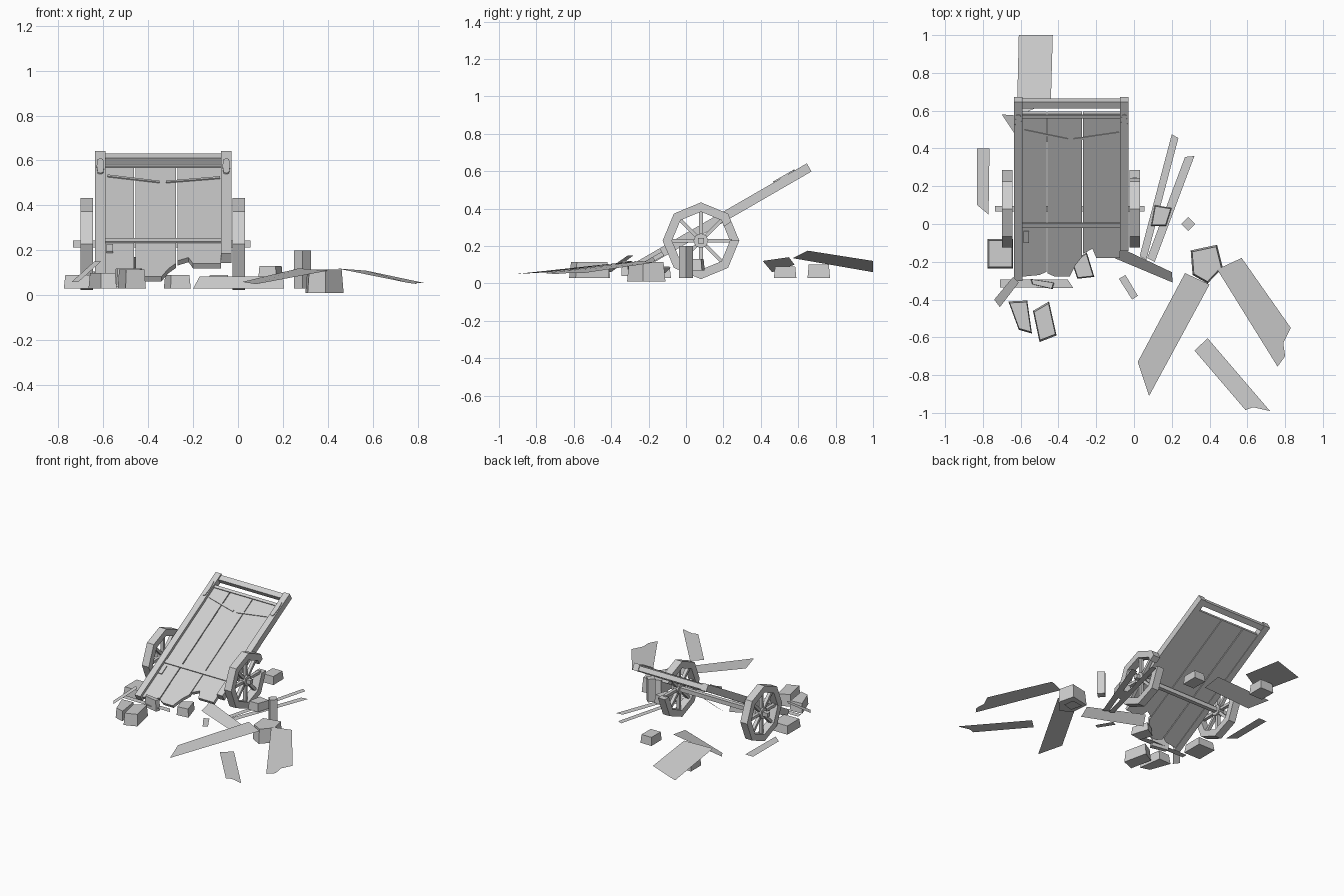
import bpy, bmesh
from math import sin, cos, pi, radians
from mathutils import Matrix, Vector

cube = bpy.data.objects.get("Cube")
if cube:
    bpy.data.objects.remove(cube)

grey = bpy.data.materials.new("weathered_grey")
grey.use_nodes = True
grey.diffuse_color = (0.62, 0.62, 0.62, 1)
grey.node_tree.nodes["Principled BSDF"].inputs["Base Color"].default_value = (0.62, 0.62, 0.62, 1)


def finish(name, bm, matrix=None, closed=True):
    if closed:
        bmesh.ops.recalc_face_normals(bm, faces=bm.faces)
    mesh = bpy.data.meshes.new(name)
    bm.to_mesh(mesh)
    bm.free()
    mesh.materials.append(grey)
    obj = bpy.data.objects.new(name, mesh)
    if matrix:
        obj.matrix_world = matrix
    bpy.context.collection.objects.link(obj)
    return obj


def add_prism(bm, pts, low, high, taper=1.0):
    """Extrude an outline between two heights, narrowing the top."""
    mid = sum((Vector(p) for p in pts), Vector((0, 0))) / len(pts)
    base = [bm.verts.new((*p, low)) for p in pts]
    top = [bm.verts.new((*(mid + (Vector(p) - mid) * taper), high)) for p in pts]
    bm.faces.new(base[::-1])
    bm.faces.new(top)
    for i in range(len(pts)):
        j = (i + 1) % len(pts)
        bm.faces.new((base[i], base[j], top[j], top[i]))


def prism(name, pts, low, high, matrix=None, taper=1.0):
    bm = bmesh.new()
    add_prism(bm, pts, low, high, taper)
    return finish(name, bm, matrix)


def rect(x0, x1, y0, y1):
    return [(x0, y0), (x1, y0), (x1, y1), (x0, y1)]


def plank(name, pts, z=None):
    """A paper-thin board lying among the wreckage."""
    bm = bmesh.new()
    face = bm.faces.new([bm.verts.new((*p, z) if z is not None else p) for p in pts])
    face.normal_update()
    if face.normal.z < 0:
        face.normal_flip()
    finish(name, bm, closed=False)


# Tilted cart bed: y runs up the slope, origin at the raised end
bed = Matrix.Translation((0, 0.65, 0.615)) @ Matrix.Rotation(radians(30), 4, "X")
boards = {
    "left": [(-.59, -.075), (-.59, -1.07), (-.50, -1.06), (-.463, -1.04), (-.463, -.075)],
    "middle": [(-.457, -.075), (-.457, -1.05), (-.42, -1.07), (-.34, -1.07),
               (-.31, -1.0), (-.275, -.95), (-.275, -.075)],
    "right": [(-.27, -.075), (-.27, -.93), (-.22, -.90), (-.2, -.955), (-.075, -.955), (-.075, -.075)],
}
for side, outline in boards.items():
    prism("bed_board_" + side, outline, -0.02, 0.004, bed)

# Side rails with rounded iron plates, and the end bar
for side, x, end in (("right", -.612, -1.085), ("left", -.052, -.90)):
    prism("side_rail_" + side, rect(x - .023, x + .023, end, .01), -.025, .025, bed)
    oval = [(x + .017 * cos(i * pi / 4), -.13 + (.045 if 0 < i < 4 else -.045 if i > 4 else 0)
             + .02 * sin(i * pi / 4)) for i in range(8)]
    prism("rail_plate_" + side, oval, .025, .031, bed)
prism("end_bar", rect(-.59, -.075, -.035, .005), -.02, .015, bed)

# Thin battens across the bed
prism("lower_batten", rect(-.59, -.075, -.77, -.74), .003, .011, bed)
prism("upper_batten", rect(-.59, -.075, -.10, -.08), .003, .011, bed)
prism("split_batten_right", [(-.58, -.17), (-.35, -.225), (-.35, -.238), (-.58, -.185)], .003, .009, bed)
prism("split_batten_left", [(-.32, -.238), (-.32, -.225), (-.08, -.185), (-.08, -.2)], .003, .009, bed)
prism("bed_bracket", rect(-.585, -.555, -.86, -.79), .003, .011, bed)

# Wheels: outline in the side plane, thickness across x
axle_frame = Matrix(((0, 0, 1, 0), (1, 0, 0, 0.08), (0, 1, 0, 0.228), (0, 0, 0, 1)))


def polar(r, k):
    """Point on an octagon, k counted in corners."""
    i, f = int(k // 1), k % 1
    a, b = (Vector((cos(n * pi / 4), sin(n * pi / 4))) * r for n in (i, i + 1))
    return tuple(a.lerp(b, f))


def wheel(name, x, broken):
    bm = bmesh.new()
    for k in range(8):
        a, b = (k + .7, k + 1) if broken and k == 0 else (k, k + 1)
        add_prism(bm, [polar(.205, a), polar(.205, b), polar(.155, b), polar(.155, a)], x - .028, x + .028)
        d = Vector((cos(k * pi / 4), sin(k * pi / 4)))
        n = Vector((-d.y, d.x)) * .01
        add_prism(bm, [d * .03 - n, d * .165 - n, d * .165 + n, d * .03 + n], x - .012, x + .012)
    add_prism(bm, [polar(.04, k) for k in range(8)], x - .022, x + .022)
    finish(name, bm, axle_frame)


wheel("wheel_right", -.672, False)
wheel("wheel_left", .003, True)
prism("axle", rect(-.015, .015, -.015, .015), -.735, .055, axle_frame)

# Flat loose planks
flat = {
    "side": [(-.83, .40), (-.765, .40), (-.77, .05), (-.83, .1)],
    "long_inner": [(.20, .475), (.235, .455), (.065, -.19), (.03, -.17)],
    "long_outer": [(.27, .355), (.32, .36), (.11, -.20), (.07, -.18)],
    "front": [(.32, -.67), (.39, -.605), (.72, -.99), (.63, -.97), (.59, -.985)],
    "sliver": [(-.08, -.29), (-.045, -.27), (.02, -.38), (-.01, -.40)],
    "under_bed": [(-.71, -.295), (-.35, -.295), (-.32, -.34), (-.71, -.335)],
}
for name, pts in flat.items():
    plank("loose_plank_" + name, pts, .065)

# Tilted loose planks
tilted = {
    "back": [(-.61, 1, .06), (-.43, 1, .12), (-.44, .65, .175), (-.62, .57, .135)],
    "back_crossed": [(-.70, .58, .10), (-.62, .46, .06), (-.28, .41, .12), (-.28, .55, .14)],
    "wide": [(.27, -.26, .12), (.40, -.32, .11), (.08, -.91, .05), (.02, -.73, .06)],
    "split": [(.44, -.24, .12), (.57, -.18, .11), (.83, -.55, .055), (.79, -.63, .055),
              (.80, -.70, .05), (.76, -.755, .055)],
    "fallen": [(-.17, -.08, .085), (.2, -.255, .085), (.205, -.31, .03), (-.2, -.14, .03)],
    "short": [(-.74, -.40, .06), (-.64, -.28, .15), (-.61, -.31, .15), (-.71, -.44, .06)],
}
for name, pts in tilted.items():
    plank("tilted_plank_" + name, pts)

# Upright post stump
prism("post", [(.25, 0), (.287, -.037), (.324, 0), (.287, .037)], .03, .2)

# Broken chunks of rim and beam
chunks = {
    "outer": ([(.30, -.14), (.44, -.11), (.47, -.23), (.39, -.315), (.31, -.27)], .01, .115),
    "by_wheel": ([(.11, .10), (.2, .085), (.17, -.01), (.09, -.01)], .07, .13),
    "right": (rect(-.775, -.64, -.235, -.08), .03, .09),
    "front_right": ([(-.665, -.41), (-.565, -.405), (-.54, -.58), (-.61, -.56)], .03, .10),
    "front": ([(-.535, -.46), (-.45, -.41), (-.41, -.59), (-.5, -.625)], .03, .115),
    "under_bed": ([(-.33, -.2), (-.25, -.15), (-.21, -.28), (-.30, -.29)], .03, .09),
    "under_back": (rect(-.13, -.04, .47, .59), .03, .09),
    "under_plank": (rect(-.58, -.47, .65, .77), .03, .10),
    "beam_end": ([(-.55, -.29), (-.54, -.32), (-.43, -.345), (-.42, -.31)], .04, .12),
}
for name, (pts, low, high) in chunks.items():
    prism("chunk_" + name, pts, low, high, taper=.9)

# Lowest splinter resting on the ground
plank("ground_splinter", [(.33, -.15), (.42, -.14), (.43, -.22), (.35, -.24)], 0)
